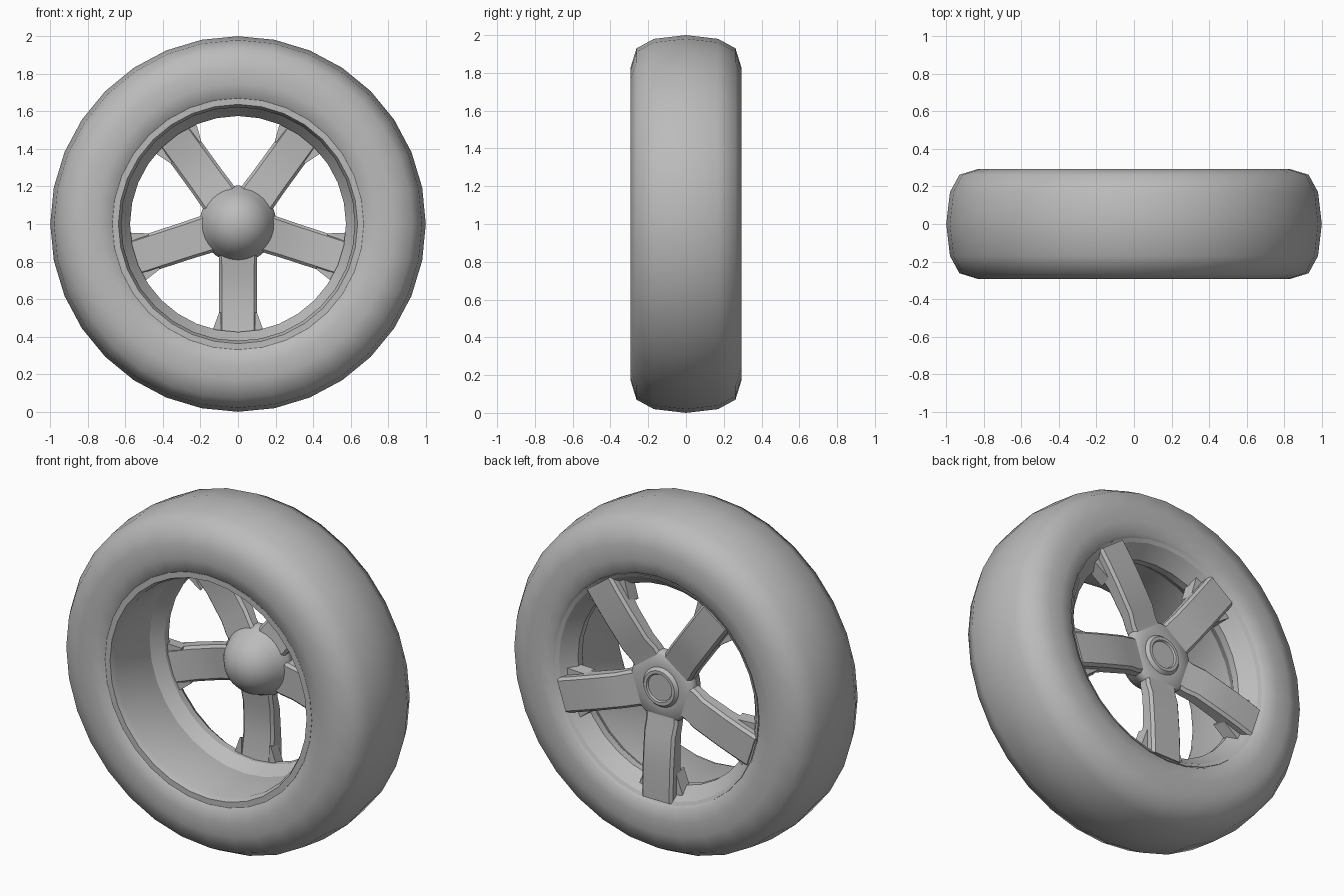
import bpy, bmesh, math
from mathutils import Matrix, Vector

if "Cube" in bpy.data.objects:
    bpy.data.objects.remove(bpy.data.objects["Cube"])

grey = bpy.data.materials.new("plain grey")
grey.use_nodes = True
grey.diffuse_color = (0.5, 0.5, 0.5, 1)
grey.node_tree.nodes["Principled BSDF"].inputs["Base Color"].default_value = (0.5, 0.5, 0.5, 1)


def finish(name, bm, angle):
    """Turn a bmesh into a shaded object in the shared material."""
    bmesh.ops.remove_doubles(bm, verts=bm.verts, dist=0.0001)
    bmesh.ops.recalc_face_normals(bm, faces=bm.faces)
    mesh = bpy.data.meshes.new(name)
    bm.to_mesh(mesh)
    bm.free()
    mesh.materials.append(grey)
    obj = bpy.data.objects.new(name, mesh)
    bpy.context.collection.objects.link(obj)
    bpy.ops.object.select_all(action='DESELECT')
    obj.select_set(True)
    bpy.context.view_layer.objects.active = obj
    bpy.ops.object.shade_smooth_by_angle(angle=math.radians(angle))
    return obj


def lathe(name, profile, steps, angle, closed=False):
    """Spin (radius, y) points around the axle."""
    bm = bmesh.new()
    verts = [bm.verts.new((r, y, 1)) for r, y in profile]
    edges = [bm.edges.new(pair) for pair in zip(verts, verts[1:])]
    if closed:
        edges.append(bm.edges.new((verts[-1], verts[0])))
    bmesh.ops.spin(bm, geom=verts + edges, cent=(0, 0, 1), axis=(0, 1, 0),
                   angle=math.tau, steps=steps, use_merge=True)
    return finish(name, bm, angle)


def loft(name, sections, turn, angle=35):
    """Skin matching rings of points, drawn for the lower spoke, then turn them."""
    bm = bmesh.new()
    spin = Matrix.Translation((0, 0, 1)) @ Matrix.Rotation(turn, 4, 'Y')
    rings = [[bm.verts.new(spin @ Vector(p)) for p in ring] for ring in sections]
    n = len(rings[0])
    for a, b in zip(rings, rings[1:]):
        for i in range(n):
            j = (i + 1) % n
            bm.faces.new((a[i], a[j], b[j], b[i]))
    bm.faces.new(rings[0])
    bm.faces.new(rings[-1])
    return finish(name, bm, angle)


def spoke_ring(r, w, front, back):
    """Chamfered rectangle across a spoke at one radius."""
    c = 0.015
    half = [(w - c, front), (w, front + c), (w, back - c), (w - c, back)]
    return [(x, y, -r) for x, y in half] + [(-x, y, -r) for x, y in reversed(half)]


# Tyre with rounded shoulders
lathe("tyre", [(0.66, -0.26), (0.675, -0.28), (0.75, -0.292), (0.83, -0.293),
               (0.93, -0.262), (0.98, -0.17), (1.0, 0), (0.98, 0.17),
               (0.93, 0.262), (0.83, 0.293), (0.75, 0.292), (0.675, 0.285),
               (0.655, 0.26)], 32, 60)

# Rim: front lip, barrel, inward step and rear flare
lathe("rim", [(0.67, -0.24), (0.67, -0.275), (0.637, -0.275), (0.622, -0.24),
              (0.622, 0.07), (0.575, 0.14), (0.575, 0.18), (0.64, 0.262),
              (0.66, 0.272), (0.665, 0.24)], 32, 25, closed=True)

# Hub: domed front, collar and capped rear
lathe("hub", [(0, 0), (0.07, 0.012), (0.125, 0.05), (0.165, 0.1), (0.185, 0.15),
              (0.205, 0.18), (0.205, 0.215), (0.19, 0.232), (0.115, 0.232),
              (0.1, 0.25), (0.082, 0.25), (0.076, 0.24), (0, 0.24)], 32, 50)

# Five spokes, each with a pair of flared feet against the rim
for k in range(5):
    turn = k * math.tau / 5
    loft(f"spoke_{k + 1}",
         [spoke_ring(0.08, 0.1, 0.15, 0.225), spoke_ring(0.2, 0.102, 0.16, 0.235),
          spoke_ring(0.27, 0.1, 0.175, 0.258), spoke_ring(0.44, 0.1, 0.18, 0.272),
          spoke_ring(0.56, 0.1, 0.16, 0.277), spoke_ring(0.645, 0.1, 0.15, 0.277)], turn)
    for side, label in ((1, "left"), (-1, "right")):
        outline = [(0.09, 0.47), (0.1, 0.47), (0.148, 0.6), (0.09, 0.6)]
        front = [(side * x, 0.16, -r) for x, r in outline]
        back = [(side * x, 0.23, -r - 0.02) for x, r in outline]
        loft(f"spoke_foot_{label}_{k + 1}", [front, back], turn)
